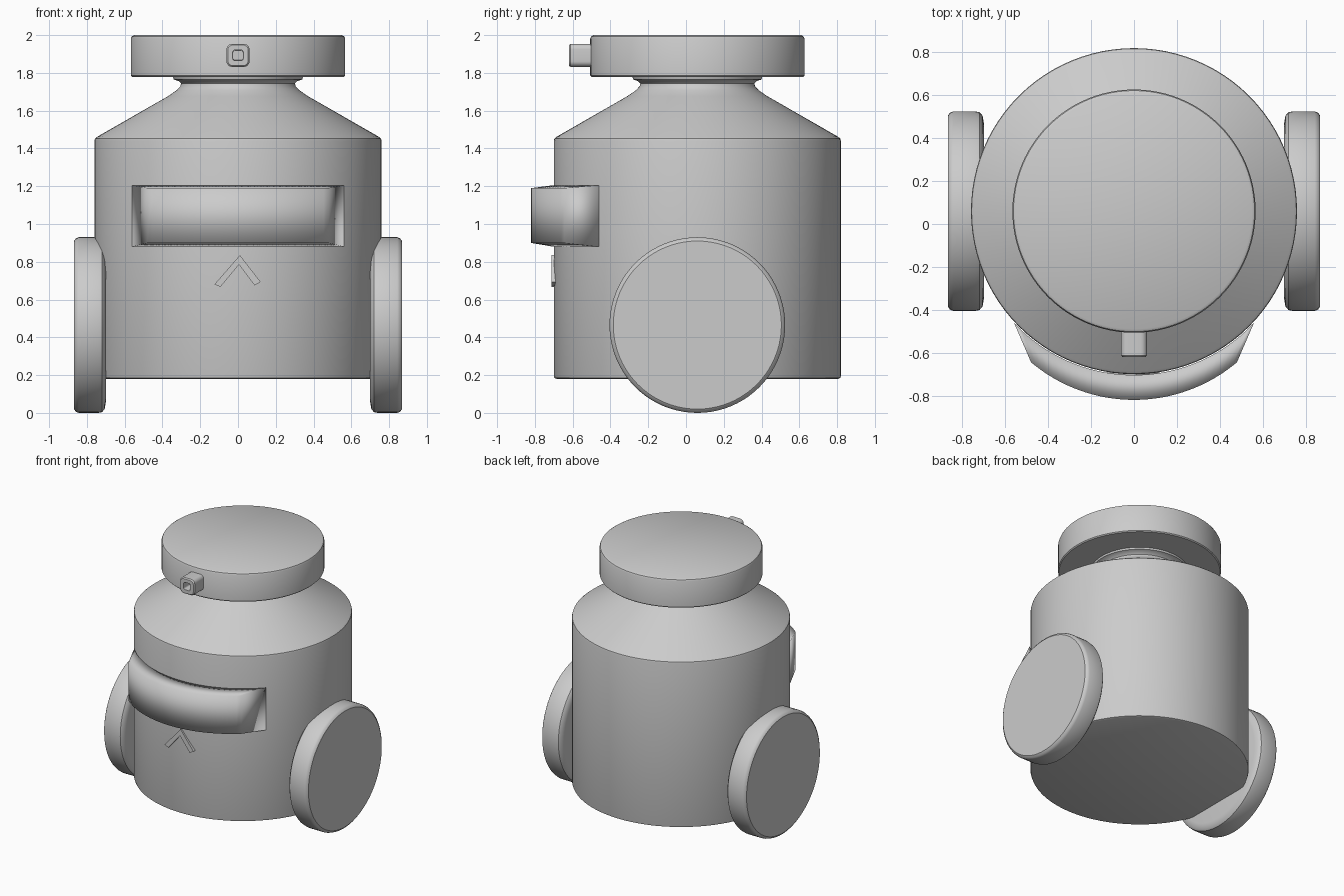
import bpy, bmesh
from math import sin, cos, pi, radians, sqrt, asin

if "Cube" in bpy.data.objects:
    bpy.data.objects.remove(bpy.data.objects["Cube"])

CY = 0.06  # body axis in y


def loft(name, rings, smooth=35):
    """Skin a list of equal-length closed rings and cap both ends."""
    bm = bmesh.new()
    loops = [[bm.verts.new(p) for p in ring] for ring in rings]
    n = len(rings[0])
    for a, b in zip(loops, loops[1:]):
        for i in range(n):
            j = (i + 1) % n
            bm.faces.new((a[i], a[j], b[j], b[i]))
    bm.faces.new(loops[0][::-1])
    bm.faces.new(loops[-1])
    bmesh.ops.recalc_face_normals(bm, faces=bm.faces)
    mesh = bpy.data.meshes.new(name)
    bm.to_mesh(mesh)
    bm.free()
    ob = bpy.data.objects.new(name, mesh)
    bpy.context.collection.objects.link(ob)
    bpy.ops.object.select_all(action='DESELECT')
    ob.select_set(True)
    bpy.context.view_layer.objects.active = ob
    if smooth >= 180:
        bpy.ops.object.shade_smooth()
    elif smooth:
        bpy.ops.object.shade_smooth_by_angle(angle=radians(smooth))
    return ob


def lathe(name, profile, n=96):
    """Turn (radius, z) points around the vertical body axis."""
    return loft(name, [[(r * cos(2 * pi * i / n), CY + r * sin(2 * pi * i / n), z)
                        for i in range(n)] for r, z in profile])


# Body with sloped shoulders and a narrow flared neck
lathe("body", [(0.745, 0.18), (0.757, 0.185), (0.76, 0.195), (0.76, 1.44),
               (0.757, 1.452), (0.745, 1.462), (0.37, 1.677), (0.325, 1.708),
               (0.305, 1.73), (0.302, 1.745), (0.315, 1.757), (0.34, 1.765),
               (0.345, 1.785)])

# Flat disc head
lathe("head", [(0.56, 1.778), (0.567, 1.785), (0.567, 1.982), (0.562, 1.993),
               (0.55, 2.0)])

# Wheels
wheel = [(0.41, 0.70), (0.445, 0.706), (0.461, 0.72), (0.465, 0.74),
         (0.465, 0.843), (0.459, 0.858), (0.445, 0.868)]
for side, label in ((1, "right"), (-1, "left")):
    loft(label + "_wheel",
         [[(side * x, CY + r * cos(2 * pi * i / 80), 0.465 + r * sin(2 * pi * i / 80))
           for i in range(80)] for r, x in wheel])

# Curved visor wrapped around the front
sections = []
COLS = 32
for k in range(COLS + 1):
    t = 2 * k / COLS - 1
    a = t * asin(0.48 / 0.745)
    fx, fy = 0.745 * sin(a), -0.075 - 0.745 * cos(a)
    bx = 0.56 * t
    by = CY - sqrt(0.764 ** 2 - bx ** 2)
    sections.append([(fx, fy, 0.90), (fx, fy, 1.19), (bx, by, 1.205), (bx, by, 0.88)])
loft("visor", sections, 180)

# Small chevron mark below the visor
outline = [(0.01, 0.835), (-0.125, 0.68), (-0.093, 0.667), (0.005, 0.785),
           (0.088, 0.675), (0.12, 0.693)]
loft("chevron", [[(x, y, z) for x, z in outline] for y in (-0.712, -0.675)], 0)


# Sensor nub on the head: rounded square tube with a blind hole
def rounded_square(half, radius, y, z=1.893):
    pts = []
    for q in range(4):
        cx = (half - radius) * (1 if q in (0, 3) else -1)
        cz = (half - radius) * (1 if q in (0, 1) else -1)
        for s in range(7):
            a = (q + s / 6) * pi / 2
            pts.append((cx + radius * cos(a), y, z + cz + radius * sin(a)))
    return pts


loft("sensor_nub", [rounded_square(0.061, 0.03, -0.47),
                    rounded_square(0.061, 0.03, -0.612),
                    rounded_square(0.054, 0.026, -0.62),
                    rounded_square(0.028, 0.012, -0.62),
                    rounded_square(0.026, 0.012, -0.55)])
